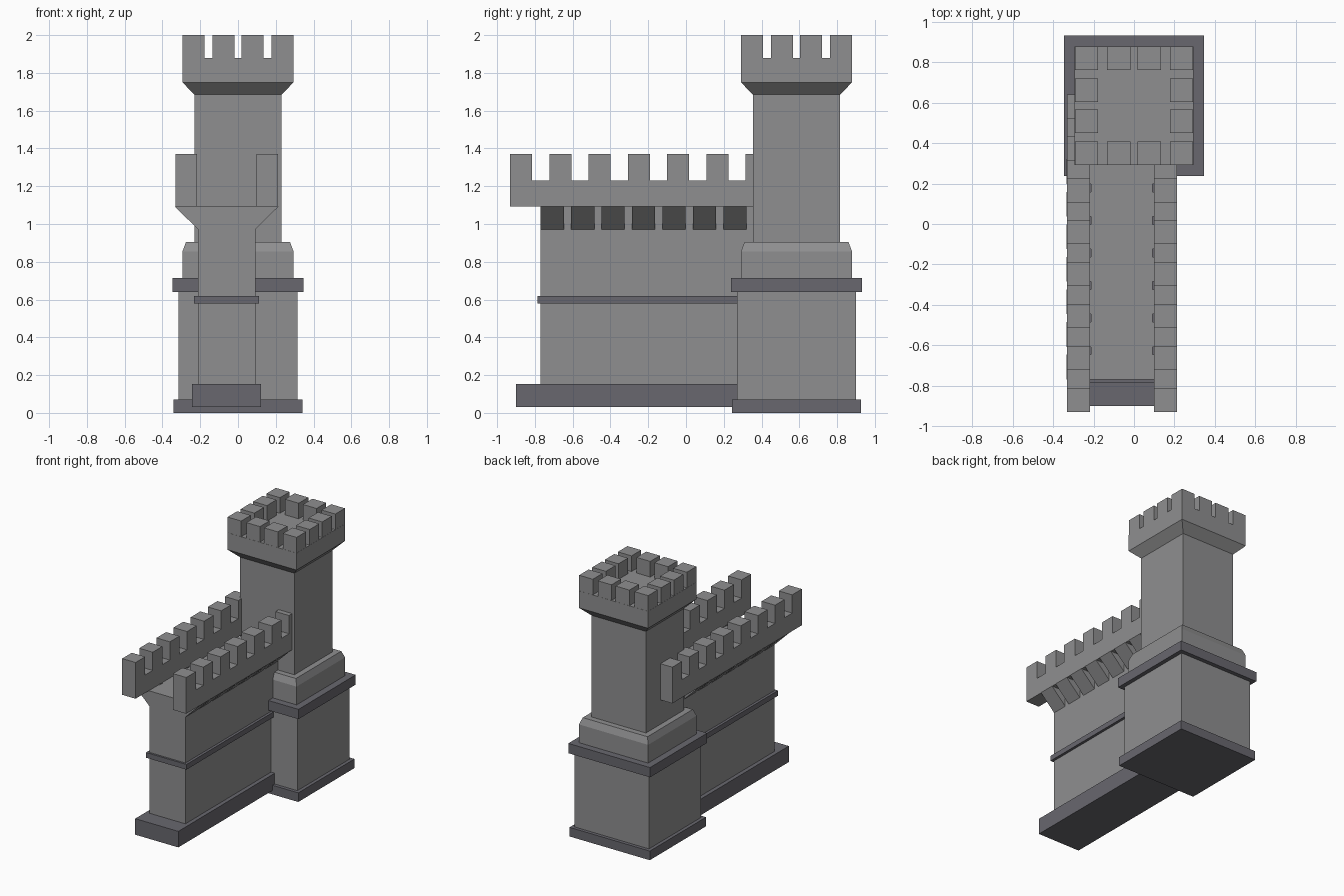
import bpy, bmesh

if "Cube" in bpy.data.objects:
    bpy.data.objects.remove(bpy.data.objects["Cube"])


def material(name, rgb):
    m = bpy.data.materials.new(name)
    m.diffuse_color = (*rgb, 1)
    m.use_nodes = True
    m.node_tree.nodes["Principled BSDF"].inputs["Base Color"].default_value = m.diffuse_color
    return m


STONE = material("light_stone", (0.275, 0.275, 0.28))
TRIM = material("dark_trim_stone", (0.14, 0.137, 0.158))


def finish(bm, name, mat):
    bmesh.ops.recalc_face_normals(bm, faces=bm.faces[:])
    me = bpy.data.meshes.new(name)
    bm.to_mesh(me)
    bm.free()
    me.materials.append(mat)
    ob = bpy.data.objects.new(name, me)
    bpy.context.collection.objects.link(ob)
    return ob


def prism(bm, poly, axis_range):
    """Extrude an x-z polygon along y."""
    y0, y1 = axis_range
    a = [bm.verts.new((x, y0, z)) for x, z in poly]
    b = [bm.verts.new((x, y1, z)) for x, z in poly]
    bm.faces.new(a)
    bm.faces.new(b[::-1])
    n = len(poly)
    for i in range(n):
        bm.faces.new((a[i], a[(i + 1) % n], b[(i + 1) % n], b[i]))


def add_box(bm, x, y, z):
    prism(bm, [(x[0], z[0]), (x[1], z[0]), (x[1], z[1]), (x[0], z[1])], y)


def box(name, mat, x, y, z):
    bm = bmesh.new()
    add_box(bm, x, y, z)
    return finish(bm, name, mat)


CY = 0.585  # tower centre


def square_stack(name, mat, profile):
    """Square tower section from (half width, z) pairs."""
    bm = bmesh.new()
    rings = [[bm.verts.new((sx * h, CY + sy * h, z))
              for sx, sy in ((-1, -1), (1, -1), (1, 1), (-1, 1))]
             for h, z in profile]
    bm.faces.new(rings[0][::-1])
    bm.faces.new(rings[-1])
    for lo, hi in zip(rings, rings[1:]):
        for i in range(4):
            j = (i + 1) % 4
            bm.faces.new((lo[i], lo[j], hi[j], hi[i]))
    return finish(bm, name, mat)


# Tower, from the ground up
square_stack("tower_plinth", TRIM, [(0.341, 0), (0.341, 0.07)])
square_stack("tower_lower_body", STONE, [(0.315, 0.07), (0.315, 0.64)])
square_stack("tower_band", TRIM, [(0.347, 0.64), (0.347, 0.715)])
square_stack("tower_upper_base", STONE,
             [(0.294, 0.715), (0.294, 0.855), (0.275, 0.905)])
square_stack("tower_shaft_and_crown", STONE,
             [(0.231, 0.905), (0.231, 1.685), (0.294, 1.75), (0.294, 1.88)])

# Tower merlons around the rim
bm = bmesh.new()
steps = (-0.235, -0.076, 0.076, 0.235)
W = 0.058
for i, dx in enumerate(steps):
    for j, dy in enumerate(steps):
        if i in (0, 3) or j in (0, 3):
            add_box(bm, (dx - W, dx + W), (CY + dy - W, CY + dy + W), (1.88, 2.0))
finish(bm, "tower_merlons", STONE)

# Wall running into the tower
CX = -0.06
box("wall_plinth", TRIM, (CX - 0.183, CX + 0.183), (-0.90, 0.6), (0.03, 0.153))
box("wall_body", STONE, (CX - 0.152, CX + 0.152), (-0.77, 0.6), (0.153, 1.092))
box("wall_band", TRIM, (CX - 0.172, CX + 0.172), (-0.785, 0.6), (0.58, 0.62))

# Parapets with merlons and sloped corbels on both sides
for side, label in ((-1, "left"), (1, "right")):
    xs = sorted((CX + side * 0.158, CX + side * 0.272))
    bm = bmesh.new()
    add_box(bm, xs, (-0.931, 0.64), (1.092, 1.23))
    for k in range(8):
        y = -0.931 + k * 0.2077
        add_box(bm, xs, (y, y + 0.117), (1.23, 1.37))
    finish(bm, label + "_parapet", STONE)

    bm = bmesh.new()
    for k in range(7):
        y = -0.769 + k * 0.1613
        prism(bm, [(CX + side * 0.15, 0.97), (CX + side * 0.274, 1.092),
                   (CX + side * 0.15, 1.092)], (y, y + 0.122))
    finish(bm, label + "_corbels", STONE)
